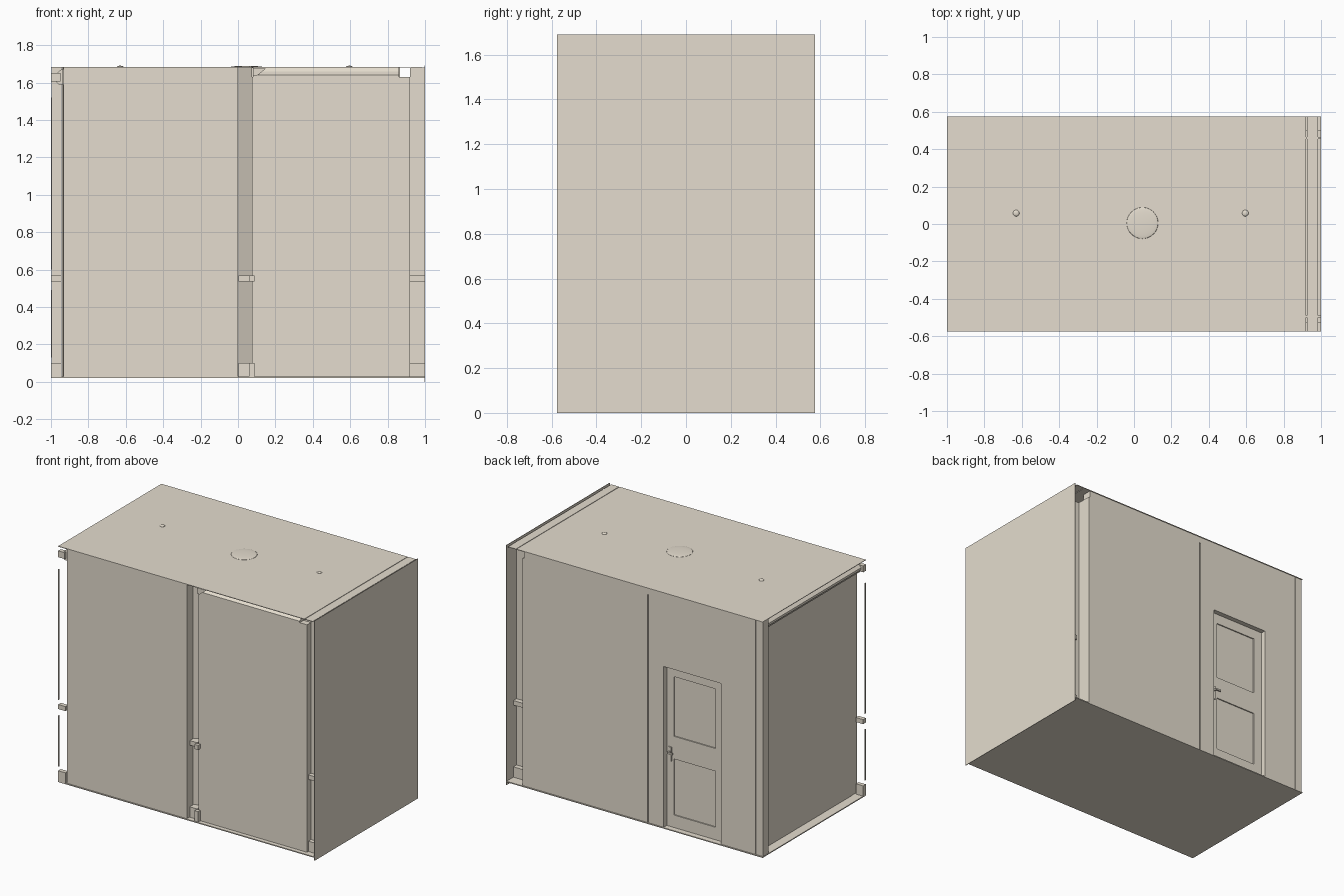
import bpy, bmesh, math

if "Cube" in bpy.data.objects:
    bpy.data.objects.remove(bpy.data.objects["Cube"])

mat = bpy.data.materials.new("warm_plaster")
mat.diffuse_color = (0.78, 0.72, 0.62, 1)
mat.use_nodes = True
mat.node_tree.nodes["Principled BSDF"].inputs["Base Color"].default_value = mat.diffuse_color


def finish(name, bm, smooth=False):
    me = bpy.data.meshes.new(name)
    bmesh.ops.recalc_face_normals(bm, faces=bm.faces)
    for f in bm.faces:
        f.smooth = smooth
    bm.to_mesh(me)
    bm.free()
    me.materials.append(mat)
    ob = bpy.data.objects.new(name, me)
    bpy.context.collection.objects.link(ob)
    return ob


def box(name, x, y, z):
    """Box from (min, max) ranges."""
    bm = bmesh.new()
    bmesh.ops.create_cube(bm, size=1)
    for v in bm.verts:
        for i, r in enumerate((x, y, z)):
            v.co[i] = r[0] if v.co[i] < 0 else r[1]
    return finish(name, bm)


def prism(name, pts, axis, span):
    """Profile in the two other axes, extruded along one axis."""
    bm = bmesh.new()
    rings = []
    for s in span:
        ring = []
        for p in pts:
            co = list(p)
            co.insert(axis, s)
            ring.append(bm.verts.new(co))
        rings.append(ring)
        bm.faces.new(ring)
    n = len(pts)
    for i in range(n):
        j = (i + 1) % n
        bm.faces.new((rings[0][i], rings[0][j], rings[1][j], rings[1][i]))
    return finish(name, bm)


def dome(name, x, y, r, h, z):
    """Flattened light fitting."""
    bm = bmesh.new()
    bmesh.ops.create_uvsphere(bm, u_segments=32, v_segments=16, radius=1)
    for v in bm.verts:
        v.co = (x + v.co.x * r, y + v.co.y * r, z + v.co.z * h)
    return finish(name, bm, True)


FLOOR, TOP, UNDER = 0.027, 1.683, 1.679
YF, YB = -0.575, 0.575

# floor, ceiling and outer right wall
box("floor", (-1, 1), (YF, YB), (0.02, FLOOR))
box("ceiling", (-1, 0.92), (YF, YB), (UNDER, TOP))
box("ceiling_edge", (0.924, 0.985), (YF, YB), (UNDER, TOP))
box("right_wall", (0.996, 1), (YF, YB), (0, 1.69))

# front walls: left room flush, right room slightly set back
box("front_wall_left", (-0.933, 0), (-0.57, -0.5), (FLOOR, UNDER))
box("front_wall_right", (0.075, 0.92), (-0.545, -0.5), (FLOOR, 1.63))
prism("front_gap_back", ((0, -0.5), (0.075, -0.46), (0.075, -0.44), (0, -0.48)),
      2, (FLOOR, UNDER))
box("front_right_return", (0.92, 0.996), (-0.5, -0.49), (FLOOR, UNDER))

# sloping crown above the front right wall
prism("front_crown", ((-0.545, 1.63), (-0.545, 1.64), (-0.515, 1.66), (-0.5, UNDER),
                      (-0.49, UNDER), (-0.49, 1.63)), 0, (0.08, 0.862))
prism("front_crown_corner", ((0.08, 1.635), (0.1, 1.635), (0.15, 1.675), (0.08, 1.675)),
      1, (-0.57, -0.545))

# left wall set in from the floor edge, with sloping crown and corner post
box("left_wall", (-0.935, -0.925), (-0.5, 0.5), (FLOOR, UNDER))
prism("left_crown", ((-0.985, 1.62), (-0.985, 1.635), (-0.945, 1.67), (-0.935, 1.67),
                     (-0.935, 1.59), (-0.96, 1.59)), 1, (-0.56, 0.5))
box("left_back_post", (-0.998, -0.943), (0.505, 0.569), (FLOOR, UNDER))
box("divider_wall", (-0.03, 0.075), (-0.44, 0.5), (FLOOR, UNDER))

# thin trim strips at the open front left corner
for i, (z0, z1) in enumerate(((0.13, 0.49), (0.6, 1.52))):
    box(f"corner_strip_{i}", (-1, -0.995), (YF, -0.565), (z0, z1))

# short ends of skirting and chair rail at the wall gaps
for part, z0, z1 in (("skirting", FLOOR, 0.1), ("chair_rail", 0.535, 0.567)):
    box(f"left_front_{part}", (-1, -0.943), (YF, -0.545), (z0, z1))
    box(f"right_front_{part}", (0.92, 0.996), (-0.53, -0.5), (z0, z1))
    box(f"right_back_{part}", (0.92, 0.996), (0.465, 0.5), (z0, z1))
    box(f"divider_front_{part}", (0.002, 0.06), (-0.54, -0.48), (z0, z1))
    box(f"divider_trim_{part}", (0.06, 0.088), (-0.57, -0.545), (z0, z1))
box("left_front_crown_end", (-1, -0.95), (YF, -0.545), (1.605, 1.65))

# back right corner: wall end and recessed return
box("back_right_end", (0.865, 0.875), (0.46, 0.57), (FLOOR, 1.63))
box("back_right_return", (0.875, 0.92), (0.455, 0.465), (FLOOR, 1.63))
box("back_right_return_side", (0.92, 0.996), (0.455, 0.465), (FLOOR, UNDER))

# back walls, with a slit between the rooms and an opening for the door
DX0, DX1, DZ = -0.673, -0.225, 1.16
box("back_wall_right", (-0.1, 0.865), (0.5, 0.57), (FLOOR, UNDER))
box("back_wall_slit", (-0.108, -0.1), (0.5, 0.54), (FLOOR, UNDER))
box("back_wall_slit_top", (-0.108, -0.1), (0.54, 0.57), (1.635, UNDER))
box("back_wall_door_side", (DX1, -0.108), (0.5, 0.57), (FLOOR, UNDER))
box("back_wall_left", (-0.94, DX0), (0.5, 0.57), (FLOOR, UNDER))
box("back_wall_over_door", (DX0, DX1), (0.5, 0.57), (DZ, UNDER))

# panelled door: a backing leaf with stiles and rails in front
box("door_leaf", (DX0, DX1), (0.5, 0.527), (FLOOR, DZ))
box("door_stile_left", (DX0, -0.605), (0.527, 0.535), (FLOOR, DZ))
box("door_stile_right", (-0.28, DX1), (0.527, 0.535), (FLOOR, DZ))
for i, (z0, z1) in enumerate(((FLOOR, 0.115), (0.51, 0.67), (1.09, DZ))):
    box(f"door_rail_{i}", (-0.605, -0.28), (0.527, 0.535), (z0, z1))
box("door_handle_plate", (-0.264, -0.24), (0.535, 0.542), (0.49, 0.59))
box("door_handle_stem", (-0.257, -0.247), (0.542, 0.562), (0.55, 0.562))
box("door_handle_lever", (-0.29, -0.247), (0.557, 0.567), (0.55, 0.562))

# ceiling lights
dome("main_light", 0.045, 0.005, 0.084, 0.006, TOP)
for i, x in enumerate((-0.63, 0.595)):
    dome(f"spot_light_{i}", x, 0.058, 0.017, 0.007, TOP)
